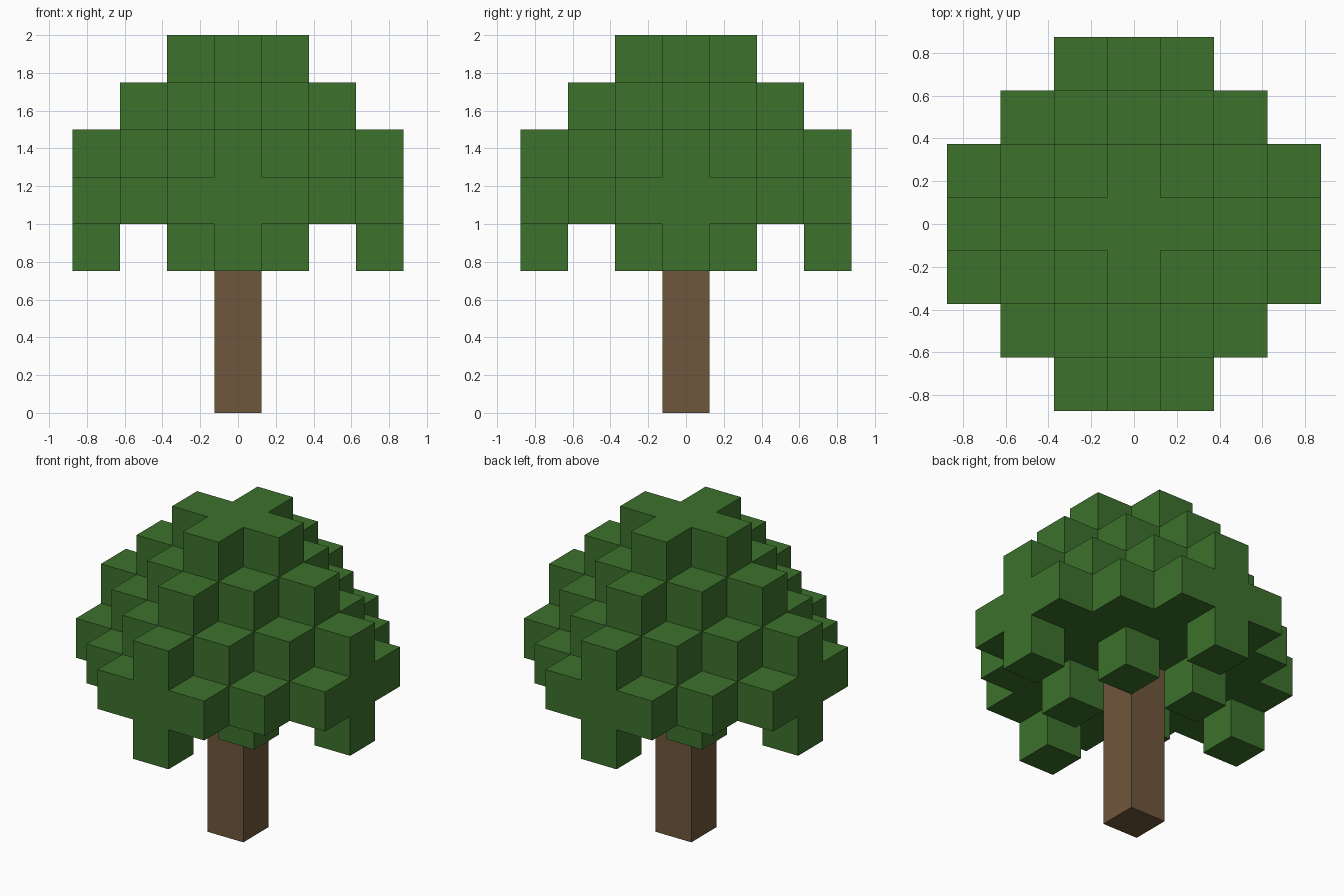
import bpy
import bmesh
from mathutils import Vector

UNIT = 0.25  # edge length of one block

default = bpy.data.objects.get("Cube")
if default:
    bpy.data.objects.remove(default, do_unlink=True)


def make_material(name, colour):
    mat = bpy.data.materials.new(name)
    mat.use_nodes = True
    mat.diffuse_color = colour
    mat.node_tree.nodes["Principled BSDF"].inputs["Base Color"].default_value = colour
    return mat


def build_blocks(name, cells, mat):
    """Join grid cells into one shell, keeping only the exposed block faces."""
    bm = bmesh.new()
    axes = [Vector(a) for a in ((1, 0, 0), (0, 1, 0), (0, 0, 1))]
    for cell in cells:
        centre = Vector(cell) + axes[2] / 2
        for i in range(3):
            for sign in (1, -1):
                normal = axes[i] * sign
                if tuple(int(c) for c in Vector(cell) + normal) in cells:
                    continue
                u, v = axes[(i + 1) % 3] / 2, axes[(i + 2) % 3] / 2 * sign
                middle = centre + normal / 2
                corners = (middle - u - v, middle + u - v, middle + u + v, middle - u + v)
                bm.faces.new([bm.verts.new(p * UNIT) for p in corners])
    bmesh.ops.remove_doubles(bm, verts=bm.verts, dist=0.001)
    mesh = bpy.data.meshes.new(name)
    bm.to_mesh(mesh)
    bm.free()
    mesh.materials.append(mat)
    obj = bpy.data.objects.new(name, mesh)
    bpy.context.collection.objects.link(obj)
    return obj


leaf_green = make_material("leaf green", (0.045, 0.165, 0.025, 1))
bark_brown = make_material("bark brown", (0.159, 0.095, 0.045, 1))

# Trunk: one square column reaching up to the underside of the crown
bpy.ops.mesh.primitive_cube_add(size=1, location=(0, 0, 2 * UNIT))
trunk = bpy.context.object
trunk.name = "trunk"
trunk.scale = (UNIT, UNIT, 4 * UNIT)
bpy.ops.object.transform_apply(location=True, rotation=False, scale=True)
trunk.data.materials.append(bark_brown)

# Crown: stacked diamond layers that shrink towards the top
span = range(-3, 4)
crown = {(x, y, z) for z in range(4, 8) for x in span for y in span
         if abs(x) + abs(y) <= 8 - z}

# Hanging blocks: four around the trunk and four at the outer tips
for x in span:
    for y in span:
        inner = abs(x) == 1 and abs(y) == 1
        tip = sorted((abs(x), abs(y))) == [0, 3]
        if inner or tip:
            crown.add((x, y, 3))

build_blocks("leaf_crown", crown, leaf_green)
